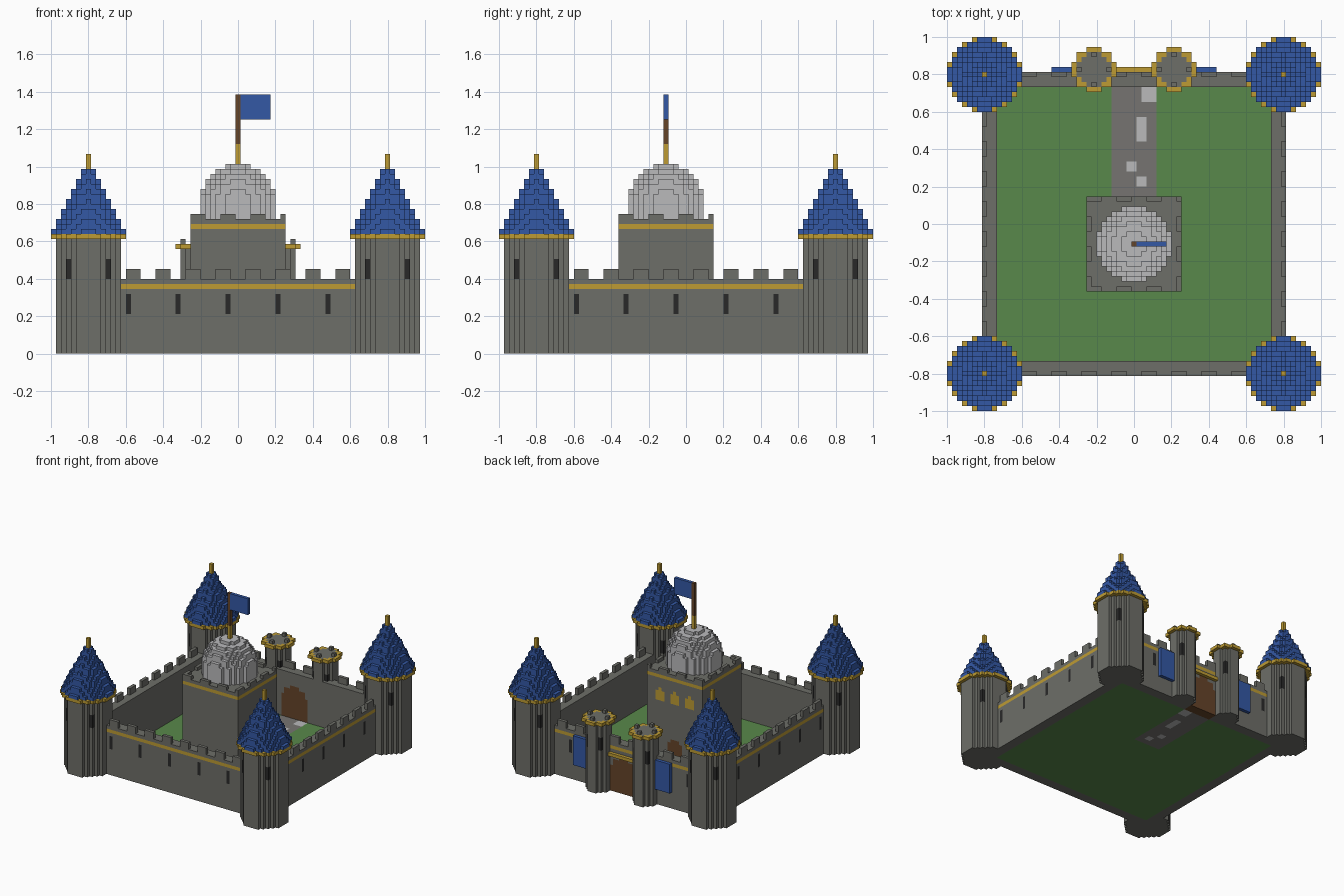
import bpy, bmesh

cube = bpy.data.objects.get("Cube")
if cube:
    bpy.data.objects.remove(cube)

V = 2 / 75  # edge length of one block

COLOURS = {
    "stone": (0.155, 0.157, 0.140),
    "path_stone": (0.18, 0.175, 0.165),
    "pale_stone": (0.49, 0.49, 0.50),
    "roof_blue": (0.034, 0.098, 0.376),
    "gold": (0.51, 0.33, 0.034),
    "grass": (0.098, 0.25, 0.07),
    "wood": (0.13, 0.058, 0.022),
    "slit_dark": (0.022, 0.022, 0.022),
}
MATS = {}
for key, rgb in COLOURS.items():
    m = bpy.data.materials.new(key)
    m.use_nodes = True
    m.diffuse_color = (*rgb, 1)
    bsdf = m.node_tree.nodes["Principled BSDF"]
    bsdf.inputs["Base Color"].default_value = (*rgb, 1)
    bsdf.inputs["Roughness"].default_value = 0.9
    MATS[key] = m


def span(a, b):
    """Whole block numbers from a to b, both included."""
    return range(a, b + 1)


def box(cells, xs, ys, zs, mat, rule=lambda x, y, z: True):
    """Fill a block range with one colour wherever the rule holds."""
    for x in span(*xs):
        for y in span(*ys):
            for z in span(*zs):
                if rule(x, y, z):
                    cells[x, y, z] = mat


def disc(cells, cx, cy, zs, r, mat, hole=-1):
    """Fill round layers of blocks, optionally as a ring."""
    n = int(r)
    box(cells, (cx - n, cx + n), (cy - n, cy + n), zs, mat,
        lambda x, y, z: hole < ((x - cx) ** 2 + (y - cy) ** 2) ** 0.5 <= r)


def build(name, cells):
    """Skin the blocks, keep only outer faces and merge the flat areas."""
    bm = bmesh.new()
    corners = {}
    names = sorted(set(cells.values()))

    def corner(p):
        if p not in corners:
            corners[p] = bm.verts.new(((p[0] - .5) * V, (p[1] - .5) * V, p[2] * V))
        return corners[p]

    for cell, mat in cells.items():
        for axis in range(3):
            u, w = (axis + 1) % 3, (axis + 2) % 3
            for side in (0, 1):
                near = list(cell)
                near[axis] += 2 * side - 1
                if tuple(near) in cells:
                    continue
                loop = []
                for du, dw in ((0, 0), (1, 0), (1, 1), (0, 1)):
                    p = list(cell)
                    p[axis] += side
                    p[u] += du
                    p[w] += dw
                    loop.append(corner(tuple(p)))
                face = bm.faces.new(loop if side else loop[::-1])
                face.material_index = names.index(mat)
    bmesh.ops.dissolve_limit(bm, angle_limit=0.01, verts=bm.verts[:],
                             edges=bm.edges[:], delimit={'MATERIAL'})
    mesh = bpy.data.meshes.new(name)
    bm.to_mesh(mesh)
    bm.free()
    for n in names:
        mesh.materials.append(MATS[n])
    obj = bpy.data.objects.new(name, mesh)
    bpy.context.collection.objects.link(obj)
    return obj


def arch(half, spring, cx=0):
    """Rule for a round-topped opening."""
    return lambda x, y, z: (z <= spring or
                            (x - cx) ** 2 + (z - spring) ** 2 <= (half + .3) ** 2)


def slits(cells, cx, cy, d, zs):
    """Dark arrow slits on the four diagonals of a tower."""
    for sx in (-d, d):
        for sy in (-d, d):
            box(cells, (cx + sx,) * 2, (cy + sy,) * 2, zs, "slit_dark")


# Courtyard with the path to the gate
ground = {}
box(ground, (-27, 27), (-27, 27), (0, 0), "grass")
box(ground, (-4, 4), (6, 27), (0, 0), "path_stone")
for xs, ys in (((2, 4), (25, 27)), ((1, 2), (17, 21)), ((-1, 0), (11, 12)), ((1, 2), (8, 9))):
    box(ground, xs, ys, (0, 0), "pale_stone")
build("courtyard", ground)

# Four curtain walls with stripe, merlons and slits
def place(cells, turn):
    """Turn a front wall to another side of the castle."""
    return {turn(x, y) + (z,): m for (x, y, z), m in cells.items()}


wall = {}
box(wall, (-27, 27), (-30, -28), (0, 14), "stone")
box(wall, (-27, 27), (-30, -30), (13, 13), "gold")
box(wall, (-24, 24), (-30, -30), (15, 16), "stone", lambda x, y, z: x % 6 in (2, 3, 4))
plain = dict(wall)
for x in range(-22, 20, 10):
    box(wall, (x, x), (-30, -30), (8, 11), "slit_dark")
build("front_wall", wall)
build("left_wall", place(wall, lambda x, y: (-y, x)))
build("right_wall", place(wall, lambda x, y: (y, x)))

# Back wall with the arched gate and a beam over it
back = place(plain, lambda x, y: (x, -y))
for x in (-22, 18):
    box(back, (x, x), (30, 30), (8, 11), "slit_dark")
box(back, (-4, 4), (28, 30), (0, 10), "wood", arch(4, 6))
box(back, (-4, 4), (31, 31), (11, 11), "gold")
build("back_wall", back)

# Corner towers with stepped cone roofs
for sx, side in ((-1, "right"), (1, "left")):
    for sy, end in ((-1, "front"), (1, "back")):
        cx, cy = 30 * sx, 30 * sy
        tower = {}
        disc(tower, cx, cy, (0, 22), 6.4, "stone")
        slits(tower, cx, cy, 4, (15, 18))
        disc(tower, cx, cy, (23, 23), 7.3, "gold")
        build(f"{end}_{side}_tower", tower)
        roof = {}
        for i in range(13):
            disc(roof, cx, cy, (24 + i, 24 + i), 7.12 - i / 2, "roof_blue")
        box(roof, (cx, cx), (cy, cy), (37, 39), "gold")
        build(f"{end}_{side}_roof", roof)

    # Gate tower and hanging banner on this side of the gate
    cx, cy = 8 * sx, 31
    gate = {}
    disc(gate, cx, cy, (0, 21), 3.3, "stone")
    slits(gate, cx, cy, 2, (13, 16))
    disc(gate, cx, cy, (21, 21), 4.3, "gold", hole=3.3)
    box(gate, (cx - 3, cx + 3), (cy - 3, cy + 3), (22, 22), "stone",
        lambda x, y, z: 2.5 < ((x - cx) ** 2 + (y - cy) ** 2) ** 0.5 < 3.2 and (x + y) % 2 == 0)
    build(f"{side}_gate_tower", gate)
    banner = {}
    box(banner, tuple(sorted((12 * sx, 16 * sx))), (31, 31), (5, 13), "roof_blue")
    build(f"{side}_banner", banner)

# Square keep with stripe, merlons, door and windows
keep = {}
box(keep, (-9, 9), (-13, 5), (0, 26), "stone")
box(keep, (-9, 9), (-13, 5), (25, 25), "gold",
    lambda x, y, z: abs(x) == 9 or abs(y + 4) == 9)
box(keep, (-9, 9), (-13, 5), (27, 27), "stone",
    lambda x, y, z: (abs(y + 4) == 9 and (x + 9) % 6 < 3) or
                    (abs(x) == 9 and (y + 13) % 6 < 3))
box(keep, (-2, 2), (5, 5), (1, 6), "wood", arch(2, 4))
for x in (-5, 0, 5):
    box(keep, (x - 1, x + 1), (5, 5), (18, 21), "gold", arch(1, 20, x))
build("keep", keep)

# Dome, mast and flag
dome = {}
box(dome, (-7, 7), (-11, 3), (27, 37), "pale_stone",
    lambda x, y, z: x * x + (y + 4) ** 2 + max(z - 30, 0) ** 2 <= 7.35 ** 2)
build("dome", dome)
mast = {}
box(mast, (0, 0), (-4, -4), (38, 41), "gold")
box(mast, (0, 0), (-4, -4), (42, 51), "wood")
build("flag_mast", mast)
flag = {}
box(flag, (1, 6), (-4, -4), (47, 51), "roof_blue")
build("flag", flag)
